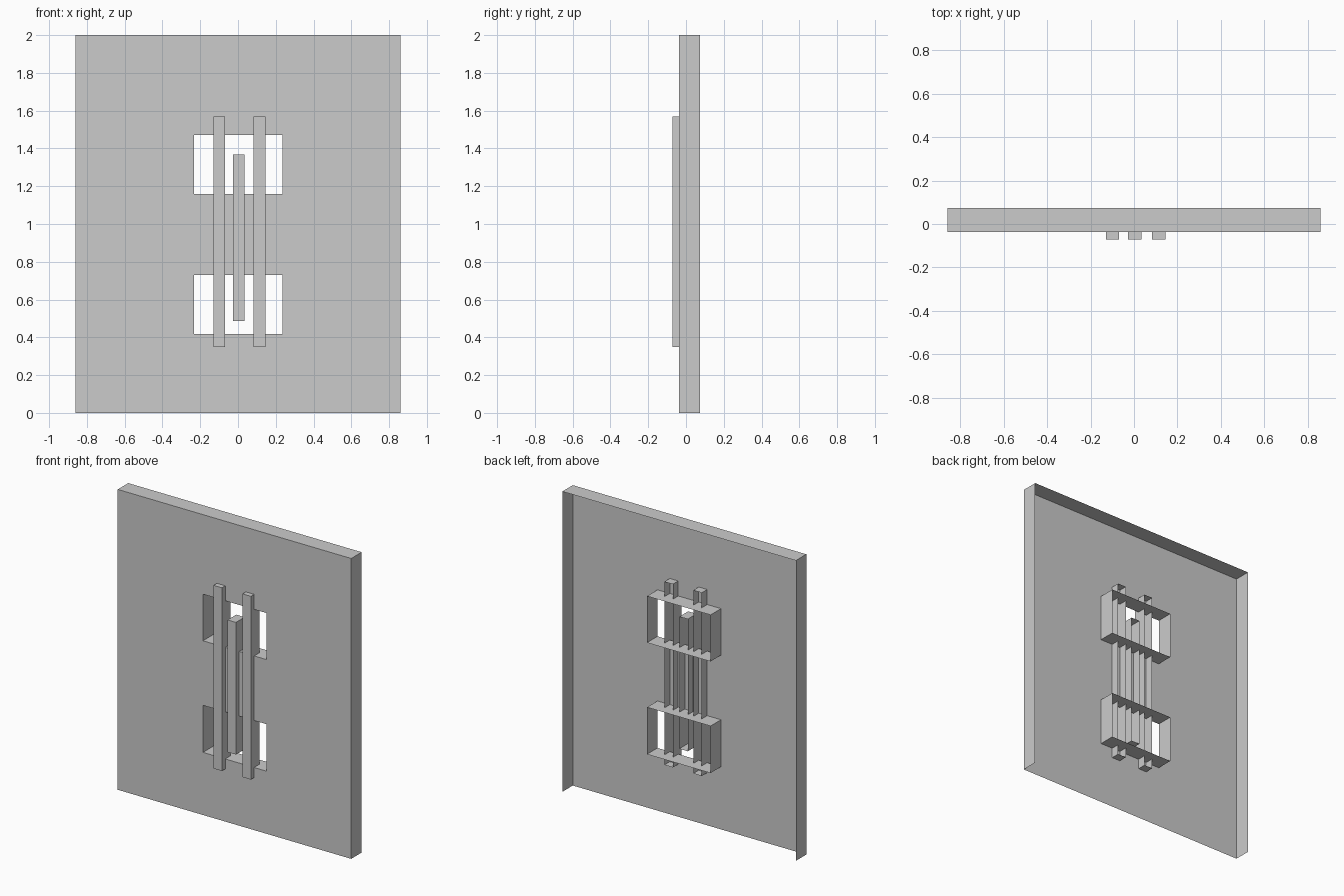
import bpy, bmesh

if "Cube" in bpy.data.objects:
    bpy.data.objects.remove(bpy.data.objects["Cube"])

FRONT, BACK = -0.037, 0.073
XS = (-0.86, -0.232, 0.236, 0.86)
ZS = (0.0, 0.417, 0.73, 1.16, 1.47, 2.0)


def finish(name, bm):
    bmesh.ops.remove_doubles(bm, verts=bm.verts, dist=1e-5)
    me = bpy.data.meshes.new(name)
    bm.to_mesh(me)
    bm.free()
    ob = bpy.data.objects.new(name, me)
    bpy.context.collection.objects.link(ob)
    return ob


def quad(bm, *pts):
    bm.faces.new([bm.verts.new(p) for p in pts])


def walls(bm, x0, x1, z0, z1, y0, y1, floor=True, inward=False):
    """Rectangular sleeve running from y0 back to y1."""
    sides = [((x1, z0), (x1, z1)), ((x1, z1), (x0, z1)), ((x0, z1), (x0, z0))]
    if floor:
        sides.append(((x0, z0), (x1, z0)))
    for a, b in sides:
        if inward:
            a, b = b, a
        quad(bm, (a[0], y0, a[1]), (a[0], y1, a[1]),
             (b[0], y1, b[1]), (b[0], y0, b[1]))


def plate(bm, x0, x1, z0, z1, y):
    quad(bm, (x0, y, z0), (x1, y, z0), (x1, y, z1), (x0, y, z1))


# Front panel: thin shell with two windows, open at the back and bottom
bm = bmesh.new()
for i in range(3):
    for j in range(5):
        if not (i == 1 and j in (1, 3)):
            plate(bm, XS[i], XS[i + 1], ZS[j], ZS[j + 1], FRONT)
walls(bm, XS[0], XS[3], ZS[0], ZS[5], FRONT, BACK, floor=False)
# Window reveals
for j in (1, 3):
    walls(bm, XS[1], XS[2], ZS[j], ZS[j + 1], FRONT, BACK, inward=True)
bmesh.ops.remove_doubles(bm, verts=bm.verts, dist=1e-5)
bmesh.ops.dissolve_limit(bm, angle_limit=0.01, verts=bm.verts, edges=bm.edges)
finish("panel", bm)

# Vertical bars: box shells open at the back, passing through the panel
for name, x, z0, z1 in (("left_bar", -0.099, 0.35, 1.57),
                        ("middle_bar", 0.004, 0.487, 1.367),
                        ("right_bar", 0.114, 0.35, 1.57)):
    bm = bmesh.new()
    plate(bm, x - 0.031, x + 0.031, z0, z1, -0.072)
    walls(bm, x - 0.031, x + 0.031, z0, z1, -0.072, 0.02)
    finish(name, bm)
